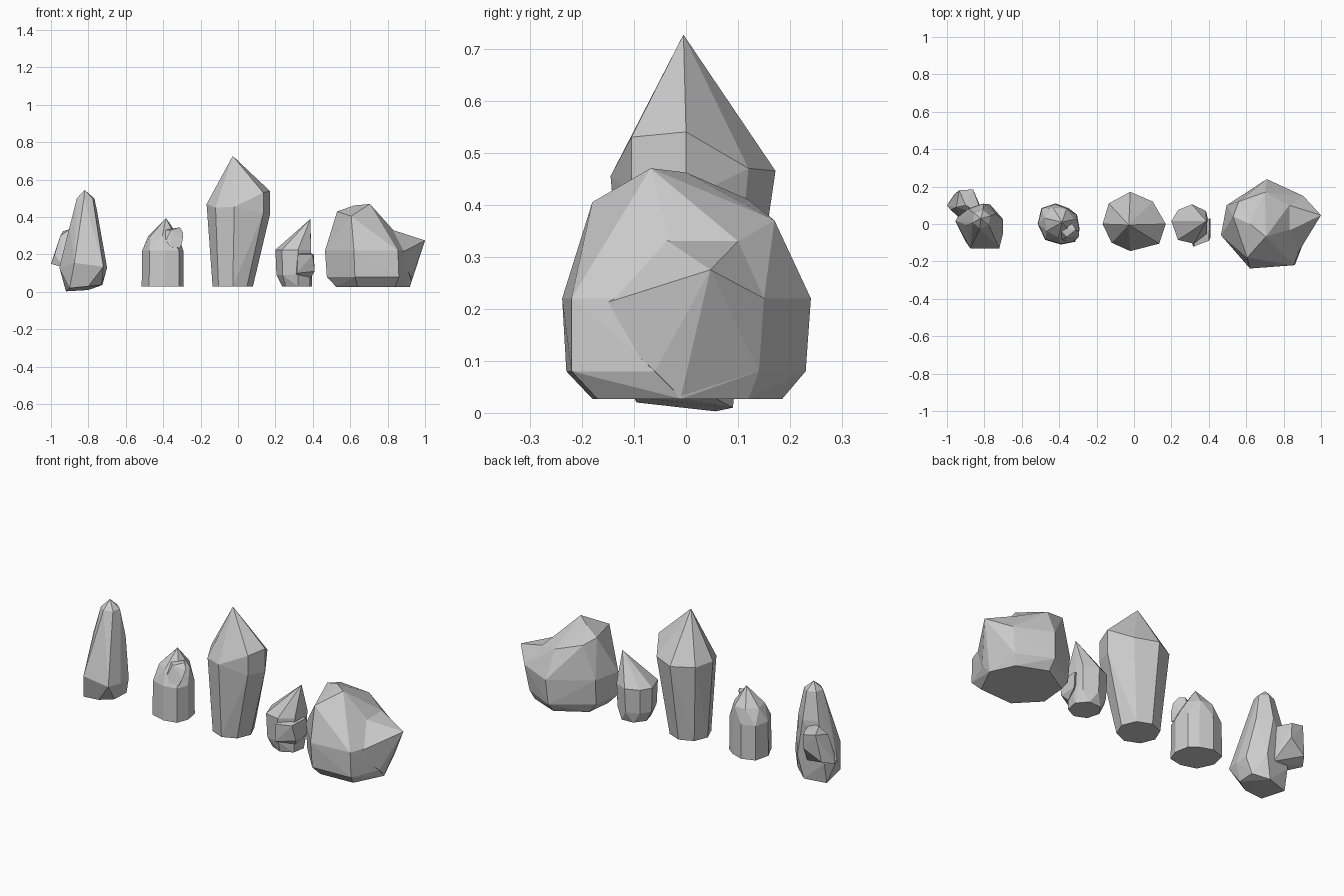
import bpy, bmesh, math

def faceted(name, points):
    """Closed, flat-faced stone wrapped around a few corner points."""
    bm = bmesh.new()
    for p in points:
        bm.verts.new(p)
    res = bmesh.ops.convex_hull(bm, input=bm.verts[:])
    junk = {v for v in res["geom_interior"] + res["geom_unused"]
            if isinstance(v, bmesh.types.BMVert)}
    bmesh.ops.delete(bm, geom=list(junk), context='VERTS')
    bmesh.ops.dissolve_limit(bm, angle_limit=math.radians(3),
                             verts=bm.verts[:], edges=bm.edges[:])
    bmesh.ops.recalc_face_normals(bm, faces=bm.faces[:])
    me = bpy.data.meshes.new(name)
    bm.to_mesh(me)
    bm.free()
    ob = bpy.data.objects.new(name, me)
    bpy.context.collection.objects.link(ob)
    return ob

def at(z, *xy):
    """Lift a flat outline to height z."""
    return [(x, y, z) for x, y in xy]

def ring(cx, cy, z, r, n, start=0):
    """Regular outline of n corners."""
    return [(cx + r * math.cos(math.radians(start) + i * math.tau / n),
             cy + r * math.sin(math.radians(start) + i * math.tau / n), z)
            for i in range(n)]

# Left spire with slanted foot and narrow blunt tip
faceted("left_spire", [
    (-.92, .057, .003), (-.80, .09, .01), (-.725, .04, .037),
    (-.73, -.06, .037), (-.80, -.10, .03), (-.90, -.095, .02),
    (-.955, .015, .13), (-.875, -.13, .155), (-.72, -.13, .135),
    (-.70, -.05, .13), (-.70, .025, .13), (-.77, .105, .14), (-.92, .08, .12)]
    + ring(-.82, .025, .35, .085, 6, 20)
    + ring(-.815, .025, .50, .05, 6, 20)
    + [(-.755, .03, .44), (-.82, .03, .545)])

# Side shoot leaning out of the left spire
faceted("left_spire_shoot", [
    (-1.0, .10, .15), (-.98, .075, .20), (-.96, .16, .17),
    (-.935, .18, .325), (-.90, .10, .335), (-.86, .185, .31),
    (-.86, .18, .23), (-.95, .09, .30), (-.93, .03, .13),
    (-.82, .09, .12), (-.81, .05, .32)])

# Small column with a pointed crown
column = [(-.42, .11), (-.495, .085), (-.515, 0), (-.475, -.085),
          (-.39, -.11), (-.315, -.095), (-.29, -.03), (-.305, .05), (-.35, .085)]
faceted("small_column", at(.028, *column)
        + at(.22, *[(x * .98 - .008, y * .97) for x, y in column])
        + ring(-.40, .01, .30, .082, 7, 10) + [(-.385, .01, .395)])

# Bud on the small column
faceted("small_column_bud", [
    (-.40, -.03, .33), (-.31, -.03, .345), (-.293, -.05, .315),
    (-.296, -.07, .275), (-.31, -.085, .235), (-.36, -.095, .24),
    (-.385, -.085, .275), (-.36, -.07, .33), (-.37, 0, .23), (-.33, 0, .34)])

# Tall central crystal, eight sided, wider at its shoulder
faceted("tall_crystal", ring(-.028, 0, .03, .108, 8, 0) + [
    (.17, 0, .54), (.135, -.105, .53), (.17, 0, .41), (.135, -.105, .42),
    (-.02, -.145, .455), (-.12, -.10, .45), (-.168, 0, .47),
    (-.135, .11, .465), (-.02, .172, .465), (.10, .12, .47),
    (-.028, -.005, .727)])

# Short crystal with an off-centre point
short = [(.31, .105), (.385, .07), (.39, -.05), (.32, -.105),
         (.235, -.085), (.20, .015), (.235, .075)]
faceted("short_crystal", ring(.317, 0, .03, .082, 7, 15)
        + at(.09, *[(.31 + (x - .31) * .95, y * .93) for x, y in short])
        + at(.225, *short) + [(.387, .015, .39)])

# Stub low on the short crystal
faceted("short_crystal_stub", [
    (.31, -.09, .09), (.315, -.12, .10), (.41, -.07, .11), (.40, -.09, .20),
    (.32, -.12, .20), (.405, .03, .20), (.41, .03, .11), (.39, -.04, .075),
    (.33, 0, .22)])

# Large boulder
faceted("boulder", at(.027, (.525, -.06), (.54, .09), (.70, .185), (.86, .12),
                      (.92, -.01), (.84, -.17), (.64, -.18))
        + at(.08, (.475, -.06), (.50, .09), (.70, .23), (.88, .14),
             (.925, -.05), (.86, -.22), (.625, -.23))
        + at(.22, (.465, -.06), (.495, .10), (.71, .24), (.905, .15),
             (.93, 0), (.855, -.22), (.62, -.238))
        + [(.605, -.18, .405), (.53, .04, .43), (.56, .12, .41),
           (.70, .17, .37), (.83, .10, .33), (.79, -.14, .34),
           (.62, 0, .462), (.705, -.068, .47)])

# Wedge pointing out of the boulder
faceted("boulder_wedge", [
    (1.0, .047, .275), (.925, -.06, .08), (.88, .14, .08), (.905, .15, .22),
    (.83, .10, .33), (.855, -.19, .20), (.80, -.05, .34), (.92, -.01, .03),
    (.70, 0, .15)])
